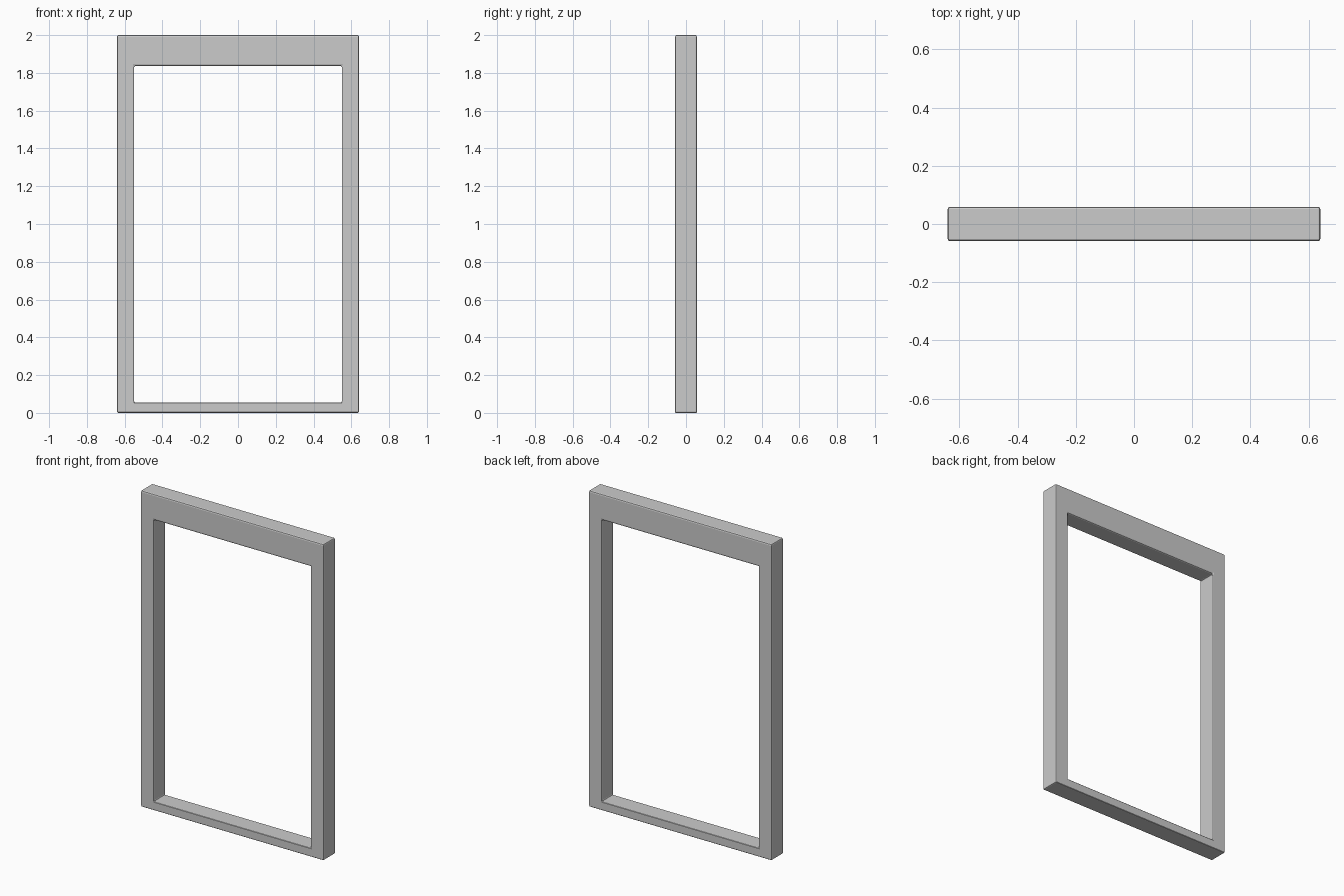
import bpy, bmesh

if "Cube" in bpy.data.objects:
    bpy.data.objects.remove(bpy.data.objects["Cube"])

DEPTH = 0.058   # half thickness


def rect(bm, x, z0, z1, y):
    return [bm.verts.new(p) for p in ((-x, y, z0), (x, y, z0), (x, y, z1), (-x, y, z1))]


# Frame: outer and inner rectangles at front and back, joined as a ring
bm = bmesh.new()
loops = [rect(bm, 0.64, 0.0, 2.0, -DEPTH), rect(bm, 0.64, 0.0, 2.0, DEPTH),
         rect(bm, 0.55, 0.055, 1.836, DEPTH), rect(bm, 0.55, 0.055, 1.836, -DEPTH)]
for k in range(4):
    a, b = loops[k], loops[(k + 1) % 4]
    for i in range(4):
        j = (i + 1) % 4
        bm.faces.new((a[i], a[j], b[j], b[i]))
bmesh.ops.recalc_face_normals(bm, faces=bm.faces)

mesh = bpy.data.meshes.new("window_frame")
bm.to_mesh(mesh)
bm.free()
frame = bpy.data.objects.new("window_frame", mesh)
bpy.context.collection.objects.link(frame)

# Softened edges and inner corners
bevel = frame.modifiers.new("soft_edges", 'BEVEL')
bevel.width = 0.007
bevel.segments = 2
bevel.limit_method = 'ANGLE'
